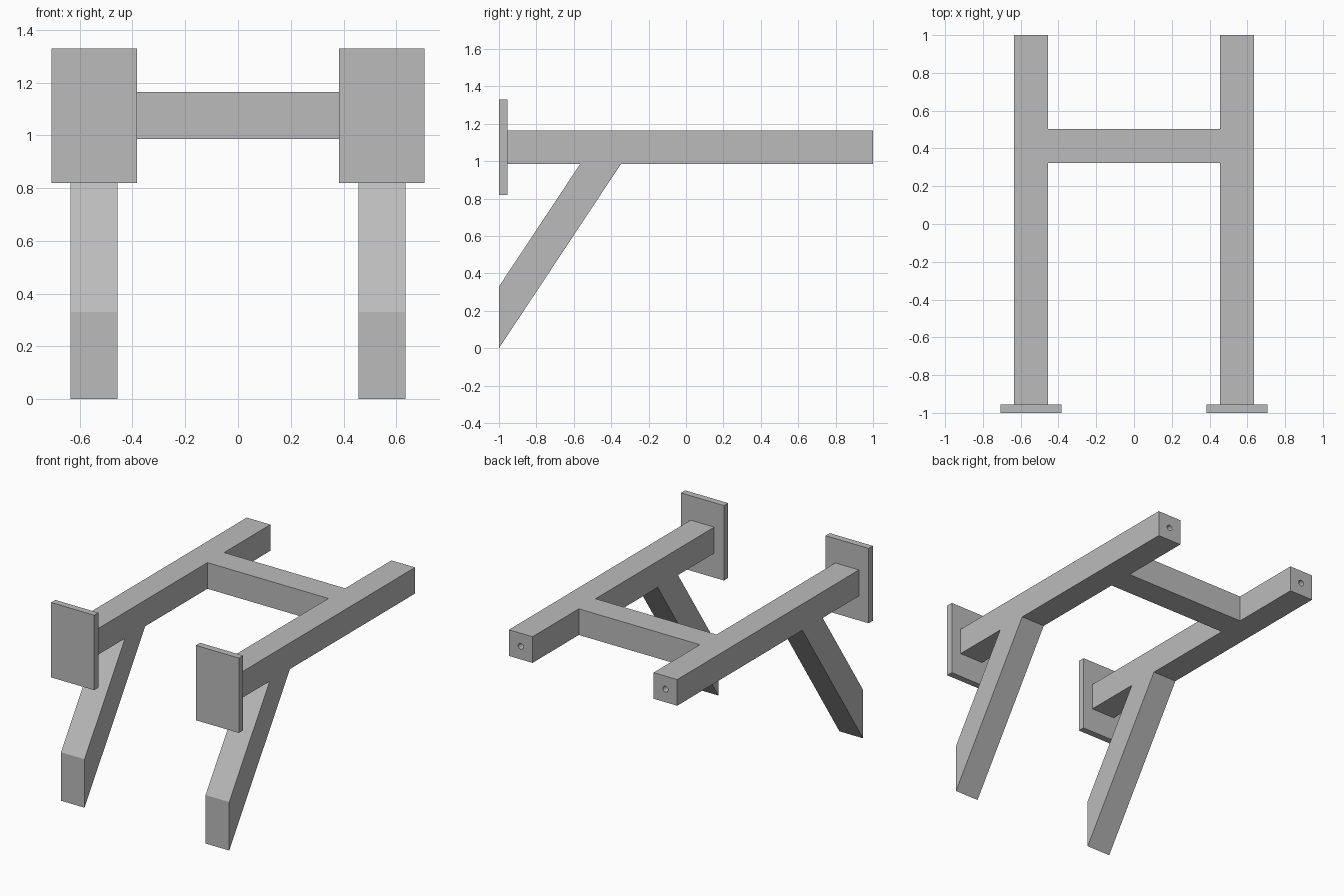
import bpy
import bmesh
from math import pi
from mathutils import Matrix

if "Cube" in bpy.data.objects:
    bpy.data.objects.remove(bpy.data.objects["Cube"])

# Single plain grey material
GREY = (0.5, 0.5, 0.5, 1)
grey = bpy.data.materials.new("plain grey")
grey.use_nodes = True
grey.diffuse_color = GREY
grey.node_tree.nodes["Principled BSDF"].inputs["Base Color"].default_value = GREY


def finish(name, bm):
    bmesh.ops.recalc_face_normals(bm, faces=bm.faces)
    mesh = bpy.data.meshes.new(name)
    bm.to_mesh(mesh)
    bm.free()
    mesh.materials.append(grey)
    obj = bpy.data.objects.new(name, mesh)
    bpy.context.collection.objects.link(obj)
    return obj


def prism(name, profile, x0, x1):
    """Extrude a (y, z) profile from x0 to x1."""
    bm = bmesh.new()
    face = bm.faces.new([bm.verts.new((x0, y, z)) for y, z in profile])
    out = bmesh.ops.extrude_face_region(bm, geom=[face])
    verts = [v for v in out["geom"] if isinstance(v, bmesh.types.BMVert)]
    bmesh.ops.translate(bm, verts=verts, vec=(x1 - x0, 0, 0))
    return finish(name, bm)


def box(name, x, y, z):
    profile = [(y[0], z[0]), (y[1], z[0]), (y[1], z[1]), (y[0], z[1])]
    return prism(name, profile, *x)


def drill(obj, x, y, z, radius, depth):
    """Cut a blind round hole into the rear end."""
    bm = bmesh.new()
    place = Matrix.Translation((x, y, z)) @ Matrix.Rotation(pi / 2, 4, "X")
    bmesh.ops.create_cone(bm, cap_ends=True, segments=24, radius1=radius,
                          radius2=radius, depth=2 * depth, matrix=place)
    cutter = finish("hole_cutter", bm)
    cutter.hide_render = True
    mod = obj.modifiers.new("hole", "BOOLEAN")
    mod.operation = "DIFFERENCE"
    mod.solver = "EXACT"
    mod.object = cutter
    bpy.context.view_layer.objects.active = obj
    bpy.ops.object.modifier_apply(modifier=mod.name)
    bpy.data.objects.remove(cutter)


CENTRE, HALF = 0.545, 0.089       # beam centre line and half width
LOW, HIGH = 0.986, 1.164          # beam underside and top
FRONT, PLATE_BACK = -1.0, -0.955

for side, s in (("left", 1), ("right", -1)):
    x = (s * CENTRE - HALF, s * CENTRE + HALF)
    # Long beam with a bolt hole in its rear end
    beam = box(side + "_beam", x, (PLATE_BACK, 1), (LOW, HIGH))
    drill(beam, s * CENTRE, 1, (LOW + HIGH) / 2, 0.02, 0.15)
    # Mounting plate
    box(side + "_mounting_plate", (s * CENTRE - 0.162, s * CENTRE + 0.162),
        (FRONT, PLATE_BACK), (0.82, 1.33))
    # Diagonal brace with its foot cut upright
    prism(side + "_brace",
          [(FRONT, 0), (FRONT, 0.33), (-0.565, LOW), (-0.347, LOW)], *x)

# Crossbar between the beams
box("crossbar", (HALF - CENTRE, CENTRE - HALF), (0.322, 0.502), (LOW, HIGH))
